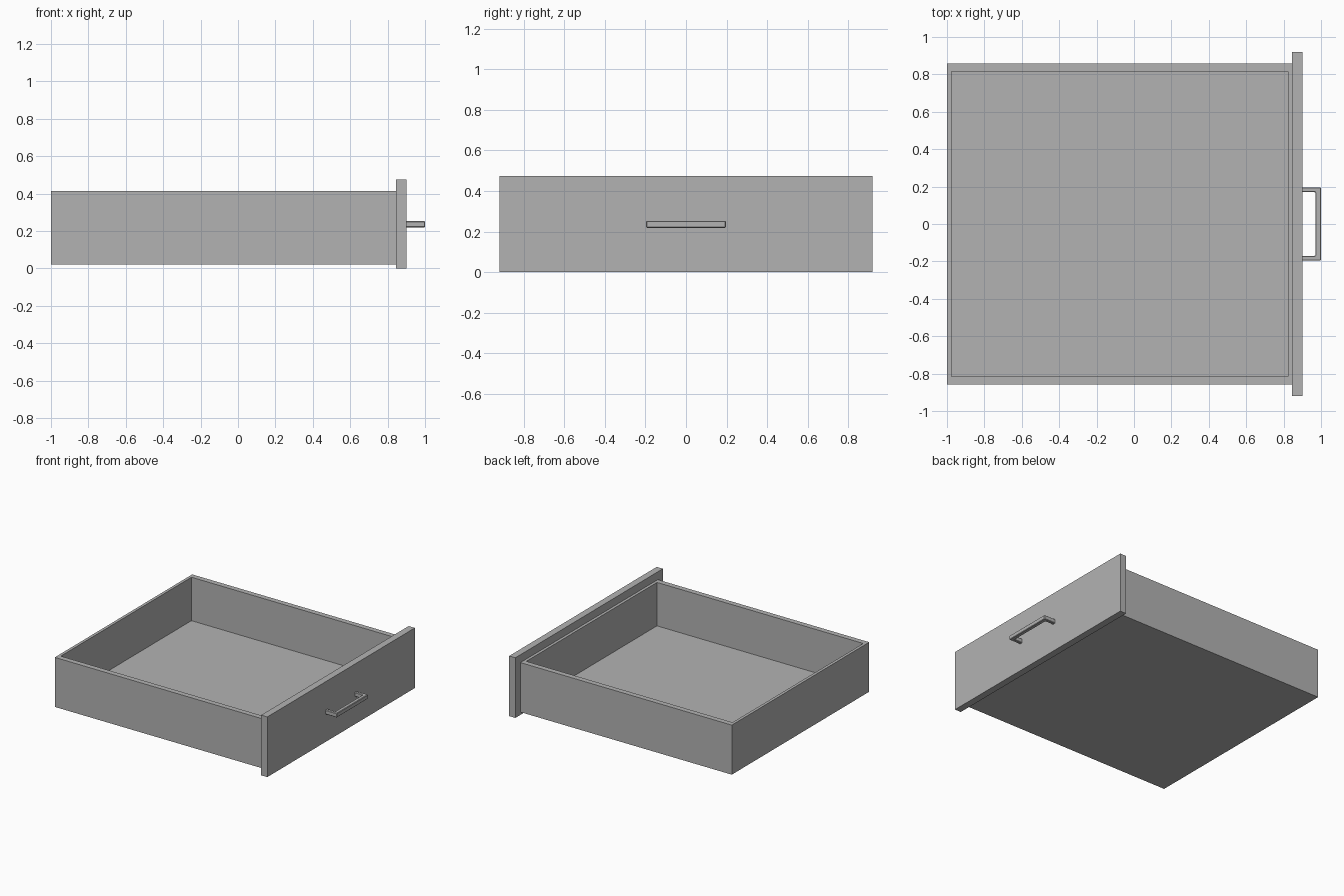
import bpy

cube = bpy.data.objects.get("Cube")
if cube:
    bpy.data.objects.remove(cube, do_unlink=True)

grey = bpy.data.materials.new("plain_grey")
grey.use_nodes = True
color = (0.45, 0.45, 0.45, 1)
grey.diffuse_color = color
grey.node_tree.nodes["Principled BSDF"].inputs["Base Color"].default_value = color


def box(name, low, high):
    """Axis-aligned box between two corners."""
    bpy.ops.mesh.primitive_cube_add(size=1, location=[(a + b) / 2 for a, b in zip(low, high)])
    ob = bpy.context.object
    ob.name = name
    ob.scale = [b - a for a, b in zip(low, high)]
    bpy.ops.object.transform_apply(location=False, rotation=False, scale=True)
    ob.data.materials.append(grey)
    return ob


def cut(target, cutter):
    """Subtract a box and discard it."""
    mod = target.modifiers.new("cut", "BOOLEAN")
    mod.operation = "DIFFERENCE"
    mod.solver = "EXACT"
    mod.object = cutter
    bpy.context.view_layer.objects.active = target
    bpy.ops.object.modifier_apply(modifier=mod.name)
    bpy.data.objects.remove(cutter, do_unlink=True)


# Open tray with a hollow interior
tray = box("drawer_tray", (-1, -0.857, 0.022), (0.848, 0.857, 0.413))
cut(tray, box("tray_hollow", (-0.977, -0.815, 0.07), (0.824, 0.815, 0.6)))

# Front panel, wider and taller than the tray
box("front_panel", (0.846, -0.92, 0), (0.9, 0.92, 0.475))

# Bracket handle with softly chamfered edges
handle = box("handle", (0.898, -0.196, 0.219), (1, 0.196, 0.253))
cut(handle, box("handle_gap", (0.8, -0.17, 0.1), (0.97, 0.17, 0.4)))
bevel = handle.modifiers.new("chamfer", "BEVEL")
bevel.width = 0.004
bevel.segments = 1
